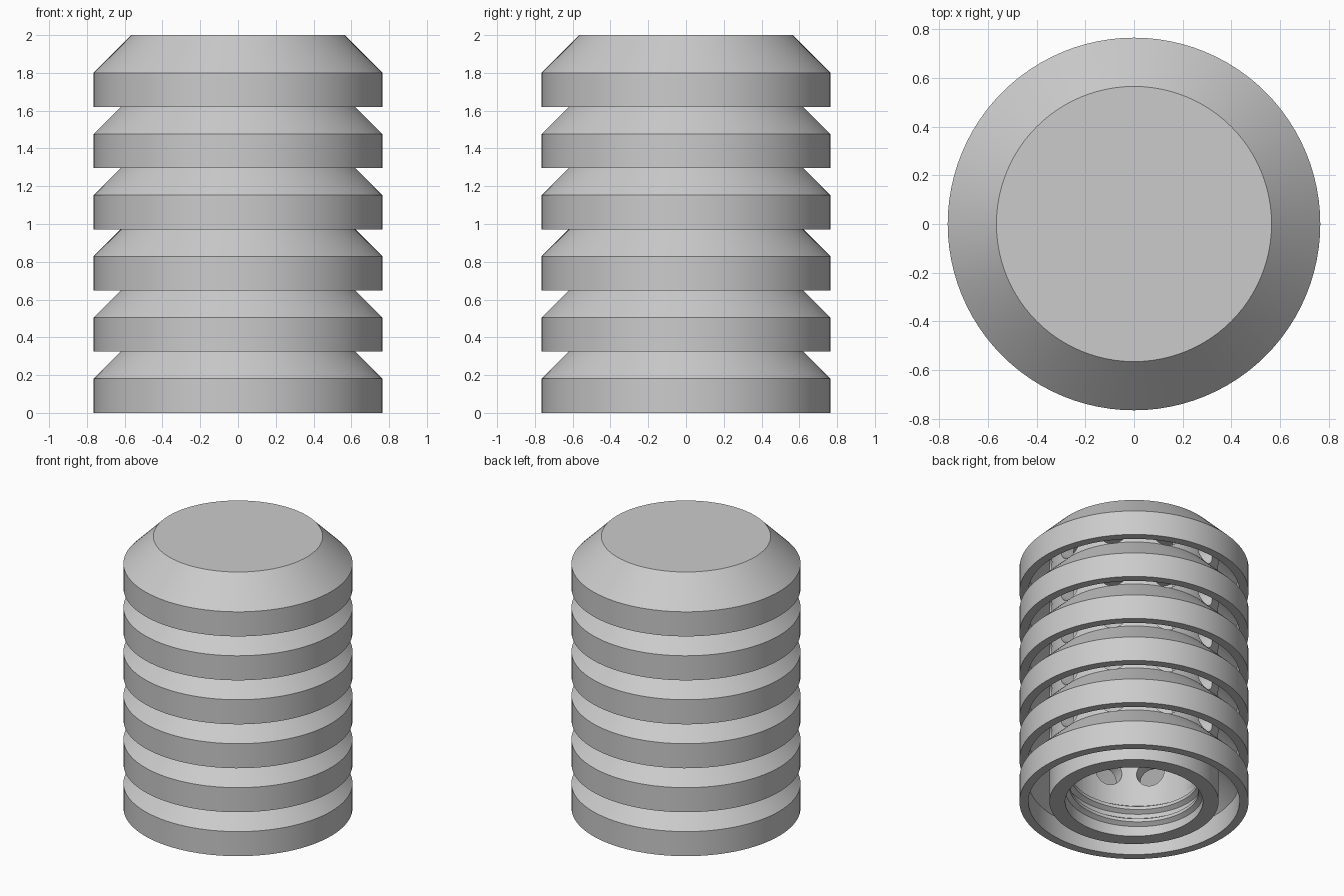
import bpy, bmesh, math
from mathutils import Matrix

if "Cube" in bpy.data.objects:
    bpy.data.objects.remove(bpy.data.objects["Cube"], do_unlink=True)

SEGMENTS = 96
PITCH = 0.3238
RING_R, TUBE_R, BORE_R = 0.765, 0.565, 0.46
WALL = 0.06
RINGS, HOLES = 6, 10

grey = bpy.data.materials.new("plain grey")
grey.use_nodes = True
grey.diffuse_color = (0.6, 0.6, 0.6, 1)
grey.node_tree.nodes["Principled BSDF"].inputs["Base Color"].default_value = (0.6, 0.6, 0.6, 1)


def finish(name, bm):
    bmesh.ops.remove_doubles(bm, verts=bm.verts, dist=1e-5)
    bmesh.ops.recalc_face_normals(bm, faces=bm.faces)
    mesh = bpy.data.meshes.new(name)
    bm.to_mesh(mesh)
    bm.free()
    mesh.materials.append(grey)
    obj = bpy.data.objects.new(name, mesh)
    bpy.context.collection.objects.link(obj)
    return obj


def smooth(obj):
    bpy.ops.object.select_all(action="DESELECT")
    obj.select_set(True)
    bpy.context.view_layer.objects.active = obj
    bpy.ops.object.shade_smooth_by_angle(angle=math.radians(30))


def lathe(name, profile):
    """Spin a closed (radius, height) outline around the z axis."""
    bm = bmesh.new()
    verts = [bm.verts.new((r, 0, z)) for r, z in profile]
    edges = [bm.edges.new((v, verts[i - 1])) for i, v in enumerate(verts)]
    bmesh.ops.spin(bm, geom=verts + edges, axis=(0, 0, 1), cent=(0, 0, 0),
                   angle=math.tau, steps=SEGMENTS, use_merge=True)
    return finish(name, bm)


# Louvre rings: a straight skirt with a sloped shoulder up to the tube
shoulder = RING_R - TUBE_R
skirt = 0.181
slope_drop = WALL * (math.sqrt(2) - 1)
inner_r = RING_R - WALL
for i in range(RINGS):
    z = i * PITCH
    ring = lathe(f"louvre_ring_{i + 1}", [
        (RING_R, z), (RING_R, z + skirt),
        (TUBE_R, z + skirt + shoulder),
        (TUBE_R - 0.002, z + skirt + shoulder),
        (TUBE_R - 0.002, z + skirt + inner_r - TUBE_R - slope_drop),
        (inner_r, z + skirt - slope_drop), (inner_r, z)])
    smooth(ring)

# Inner tube with a closed top
top = (RINGS - 1) * PITCH + skirt + shoulder
bm = bmesh.new()
outline = [(0, top), (TUBE_R, top), (TUBE_R, 0), (BORE_R, 0), (BORE_R, top - 0.1), (0, top - 0.1)]
verts = [bm.verts.new((r, 0, z)) for r, z in outline]
edges = [bm.edges.new(pair) for pair in zip(verts, verts[1:])]
bmesh.ops.spin(bm, geom=verts + edges, axis=(0, 0, 1), cent=(0, 0, 0),
               angle=math.tau, steps=SEGMENTS)
tube = finish("vented_tube", bm)

# Round vent holes, one row behind each gap
bm = bmesh.new()
for row in range(RINGS - 1):
    for k in range(HOLES):
        place = (Matrix.Rotation(math.tau * k / HOLES, 4, "Z")
                 @ Matrix.Translation((0.51, 0, 0.475 + row * PITCH))
                 @ Matrix.Rotation(math.pi / 2, 4, "Y"))
        bmesh.ops.create_cone(bm, cap_ends=True, segments=32, radius1=0.095,
                              radius2=0.095, depth=0.3, matrix=place)
cutter = finish("vent_cutter", bm)
cutter.hide_render = True
cut = tube.modifiers.new("vents", "BOOLEAN")
cut.operation, cut.solver, cut.object = "DIFFERENCE", "EXACT", cutter
bpy.ops.object.select_all(action="DESELECT")
tube.select_set(True)
bpy.context.view_layer.objects.active = tube
bpy.ops.object.modifier_apply(modifier=cut.name)
bpy.data.objects.remove(cutter, do_unlink=True)
smooth(tube)

# Screw thread inside the lower bore
bm = bmesh.new()
turns, lead, depth = 2.5, 0.095, 0.03
section = [(0.005, -0.035), (-depth, -0.012), (-depth, 0.012), (0.005, 0.035)]
previous = None
steps = int(turns * SEGMENTS)
for s in range(steps + 1):
    a = math.tau * s / SEGMENTS
    z = 0.045 + lead * s / SEGMENTS
    fade = min(1, s / 8, (steps - s) / 8) * 0.98 + 0.02
    loop = [bm.verts.new(((BORE_R + dr * fade) * math.cos(a),
                          (BORE_R + dr * fade) * math.sin(a), z + dz))
            for dr, dz in section]
    if previous:
        for j in range(4):
            bm.faces.new((previous[j - 1], previous[j], loop[j], loop[j - 1]))
    else:
        bm.faces.new(loop)
    previous = loop
bm.faces.new(previous)
smooth(finish("screw_thread", bm))
